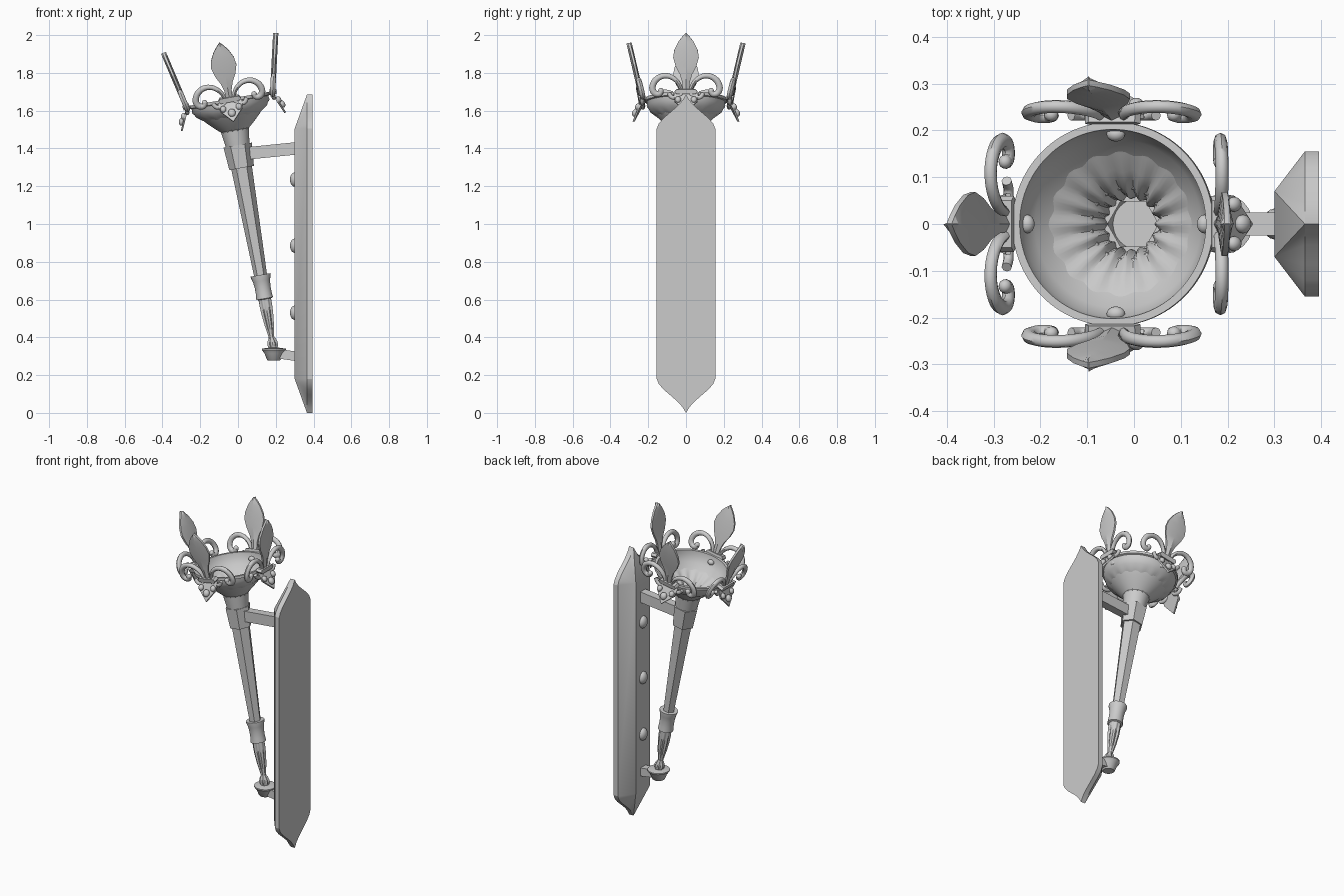
import bpy, bmesh, math
from mathutils import Matrix, Vector

old = bpy.data.objects.get("Cube")
if old:
    bpy.data.objects.remove(old, do_unlink=True)

grey = bpy.data.materials.new("grey metal")
grey.use_nodes = True
GREY = (0.6, 0.6, 0.6, 1)
grey.diffuse_color = GREY
grey.node_tree.nodes["Principled BSDF"].inputs["Base Color"].default_value = GREY

# Leaning torch frame: local z runs up the torch
TORCH = Matrix.Translation((0.195, 0, 0.30)) @ Matrix.Rotation(math.radians(-10), 4, 'Y')


def finish(name, bm, matrix=Matrix(), smooth=35):
    bmesh.ops.remove_doubles(bm, verts=bm.verts, dist=1e-5)
    bmesh.ops.recalc_face_normals(bm, faces=bm.faces)
    me = bpy.data.meshes.new(name)
    bm.to_mesh(me)
    bm.free()
    ob = bpy.data.objects.new(name, me)
    bpy.context.collection.objects.link(ob)
    me.materials.append(grey)
    ob.matrix_world = matrix
    if smooth:
        bpy.ops.object.select_all(action='DESELECT')
        ob.select_set(True)
        bpy.context.view_layer.objects.active = ob
        bpy.ops.object.shade_smooth_by_angle(angle=math.radians(smooth))
    return ob


def loft(bm, rings, closed=True):
    """Skin a list of point rings."""
    rows = [[bm.verts.new(p) for p in ring] for ring in rings]
    n = len(rows[0])
    for a, b in zip(rows, rows[1:]):
        for i in range(n if closed else n - 1):
            j = (i + 1) % n
            bm.faces.new((a[i], a[j], b[j], b[i]))
    return rows


def lathe(name, profile, segs, matrix=TORCH, flutes=0, smooth=35, caps=True):
    """Spin (radius, height, flute depth) points round local z."""
    bm = bmesh.new()
    rings = []
    for r, z, *depth in profile:
        d = depth[0] if depth else 0
        ring = []
        for i in range(segs):
            a = math.tau * i / segs
            rr = r * (1 - d * (0.5 + 0.5 * math.cos(flutes * a)))
            ring.append((rr * math.cos(a), rr * math.sin(a), z))
        rings.append(ring)
    rows = loft(bm, rings)
    if caps:
        for row in (rows[0], rows[-1]):
            bm.faces.new(row)
    return finish(name, bm, matrix, smooth)


def ball(name, matrix, scale):
    bm = bmesh.new()
    bmesh.ops.create_uvsphere(bm, u_segments=16, v_segments=10, radius=1)
    bmesh.ops.scale(bm, vec=scale, verts=bm.verts)
    return finish(name, bm, matrix, 60)


def beam(name, start, end, width, height):
    bm = bmesh.new()
    loops = [[(x, sy * width, z + sz * height) for sy, sz in
              ((-1, -1), (1, -1), (1, 1), (-1, 1))] for x, z in (start, end)]
    for row in loft(bm, loops):
        bm.faces.new(row)
    return finish(name, bm, smooth=0)


def smooth_path(pts, steps=4):
    """Catmull-Rom through 2D points."""
    v = [Vector(p) for p in pts]
    v = [2 * v[0] - v[1]] + v + [2 * v[-1] - v[-2]]
    out = []
    for a, b, c, d in zip(v, v[1:], v[2:], v[3:]):
        for k in range(steps):
            t = k / steps
            out.append(0.5 * (2 * b + (c - a) * t + (2 * a - 5 * b + 4 * c - d) * t * t
                              + (3 * b - a - 3 * c + d) * t ** 3))
    return out + [v[-2]]


def scroll(name, pts, matrix, side, r0, r1, depth):
    """Tapered tube along a path in the local xz plane."""
    path = smooth_path(pts)
    bm = bmesh.new()
    rings = []
    for i, p in enumerate(path):
        t = (path[min(i + 1, len(path) - 1)] - path[max(i - 1, 0)]).normalized()
        f = i / (len(path) - 1)
        r = r0 + (r1 - r0) * math.sin(math.pi * f * 0.75)
        ring = []
        for k in range(8):
            a = math.tau * k / 8
            q = p + Vector((-t.y, t.x)) * r * math.cos(a)
            ring.append((side * q.x, depth * math.sin(a), q.y))
        rings.append(ring)
    rows = loft(bm, rings)
    for row in (rows[0], rows[-1]):
        bm.faces.new(row)
    return finish(name, bm, matrix, 50)


# Wall plate: ogee-ended slab with a bevelled raised front
END = [(0.155, 0.18), (0.145, 0.155), (0.12, 0.125), (0.085, 0.095), (0.045, 0.06), (0.018, 0.03)]
half = END[::-1] + [(y, 1.685 - z) for y, z in END]
outline = [(0, 0)] + half + [(0, 1.685)] + [(-y, z) for y, z in half[::-1]]
bm = bmesh.new()
back, rim = loft(bm, [[(x, y, z) for y, z in outline] for x in (0.395, 0.365)])
bm.faces.new(back)
front = [bm.verts.new((0.30, y, z)) for y, z in
         ((0.07, 0.18), (0.07, 1.505), (-0.07, 1.505), (-0.07, 0.18))]
bm.faces.new(front)
n, m = len(END), len(rim)
for k, (lo, hi) in enumerate(((0, n), (n + 1, 2 * n + 1), (2 * n + 1, 3 * n + 1), (3 * n + 2, m))):
    for i in range(lo, hi):
        bm.faces.new((rim[i], rim[(i + 1) % m], front[k]))
bm.faces.new((rim[n], rim[n + 1], front[1], front[0]))
bm.faces.new((rim[3 * n + 1], rim[3 * n + 2], front[3], front[2]))
bm.faces.new((rim[0], front[0], front[3]))
bm.faces.new((rim[2 * n + 1], front[1], front[2]))
finish("wall_plate", bm, smooth=20)

# Plate rivets and brackets
for i, z in enumerate((0.53, 0.885, 1.235)):
    ball(f"plate_rivet_{i + 1}", Matrix.Translation((0.30, 0, z)), (0.025, 0.033, 0.038))
beam("upper_bracket", (0.06, 1.375), (0.305, 1.4), 0.025, 0.033)
beam("lower_bracket", (0.2, 0.315), (0.305, 0.3), 0.025, 0.025)

# Base cup and fluted grip
lathe("base_cup", [(0.032, 0.278), (0.037, 0.282), (0.05, 0.315), (0.064, 0.333), (0.064, 0.34),
                   (0.03, 0.345)], 24, Matrix.Translation((0.19, 0, 0)))
lathe("base_bead", [(0.016, 0.03), (0.027, 0.05, 0.2), (0.031, 0.066, 0.25), (0.027, 0.082, 0.25),
                    (0.014, 0.105)], 48, flutes=8)
lathe("fluted_grip", [(0.013, 0.09), (0.018, 0.12, 0.15), (0.027, 0.17, 0.25), (0.034, 0.23, 0.25),
                      (0.036, 0.27, 0.2), (0.034, 0.33)], 48, flutes=8)
lathe("grip_collar", [(0.03, 0.305), (0.045, 0.31), (0.042, 0.34), (0.042, 0.375), (0.046, 0.405),
                      (0.053, 0.43), (0.053, 0.437), (0.034, 0.437)], 24)

# Six-sided shaft and socket
lathe("shaft", [(0.034, 0.42), (0.056, 1.03)], 6, smooth=0)
lathe("socket", [(0.05, 1.012), (0.066, 1.012), (0.076, 1.135), (0.055, 1.135)], 6,
      smooth=0, caps=False)

# Bowl: fluted neck, flared body and hollow inside
lathe("bowl", [(0.062, 1.12, 0.1), (0.063, 1.165, 0.16), (0.07, 1.2, 0.18), (0.087, 1.232, 0.15),
               (0.118, 1.262, 0.08), (0.155, 1.289, 0.03), (0.19, 1.315), (0.204, 1.345),
               (0.208, 1.365), (0.218, 1.368), (0.218, 1.384), (0.202, 1.384), (0.198, 1.355),
               (0.18, 1.32), (0.14, 1.275), (0.1, 1.237), (0.075, 1.215), (0.054, 1.07)],
      96, flutes=16, caps=False)
lathe("bowl_floor", [(0.056, 1.068), (0.056, 1.072)], 32)

# Lily ornaments on four sides of the rim
LEAF = [(0.016, 0.0), (0.02, 0.05), (0.032, 0.09), (0.055, 0.135), (0.068, 0.18), (0.062, 0.22),
        (0.04, 0.265), (0.018, 0.293), (0.001, 0.31)]
CURL = [(0.018, -0.01), (0.04, 0.045), (0.08, 0.078), (0.125, 0.082), (0.163, 0.058), (0.178, 0.02),
        (0.167, -0.008), (0.143, -0.013), (0.13, 0.004)]
TAIL = [(0.015, -0.005), (0.045, -0.03), (0.075, -0.03), (0.092, -0.008)]


def lily(tag, turn):
    # local x across, -y outward, z up the ornament
    base = TORCH @ Matrix.Rotation(turn, 4, 'Z') @ Matrix.Translation((0, -0.232, 1.382))
    up = base @ Matrix.Rotation(math.radians(13), 4, 'X')
    down = base @ Matrix.Rotation(math.radians(-24), 4, 'X')
    # Centre leaf with a soft ridge on both faces
    bm = bmesh.new()
    rings = [[(w, -0.006, z), (0, -0.014, z), (-w, -0.006, z), (-w, 0.006, z), (0, 0.014, z),
              (w, 0.006, z)] for w, z in LEAF]
    rows = loft(bm, rings)
    for row in (rows[0], rows[-1]):
        bm.faces.new(row)
    finish(tag + "_lily_leaf", bm, up, 20)
    # Side curls, tails and beads
    for side, word in ((1, "a"), (-1, "b")):
        scroll(f"{tag}_lily_curl_{word}", CURL, up, side, 0.009, 0.017, 0.014)
        ball(f"{tag}_curl_tip_{word}", up @ Matrix.Translation((side * 0.133, 0, 0.004)),
             (0.015, 0.014, 0.015))
        scroll(f"{tag}_lily_tail_{word}", TAIL, base, side, 0.009, 0.012, 0.011)
        ball(f"{tag}_side_bead_{word}", down @ Matrix.Translation((side * 0.042, -0.002, -0.052)),
             (0.016, 0.014, 0.018))
    ball(tag + "_low_bead", down @ Matrix.Translation((0, -0.004, -0.082)), (0.02, 0.016, 0.022))
    # Binding band and pointed backing plate
    ring = [(-0.06, 0), (-0.05, -0.013), (0.05, -0.013), (0.06, 0), (0.05, 0.013), (-0.05, 0.013)]
    shield = [(-0.065, -0.01), (0.065, -0.01), (0.06, -0.06), (0, -0.13), (-0.06, -0.06)]
    for name, pts, y0, y1, mat in (("band", ring, -0.02, 0.018, up),
                                   ("shield", shield, 0.002, 0.012, down)):
        bm = bmesh.new()
        for row in loft(bm, [[(x, y, z) for x, z in pts] for y in (y0, y1)]):
            bm.faces.new(row)
        finish(f"{tag}_lily_{name}", bm, mat, 0)
    # Rivet head inside the bowl
    ball(tag + "_inner_rivet", base @ Matrix.Translation((0, 0.04, -0.035)), (0.02, 0.016, 0.016))


for i, tag in enumerate(("front", "left", "back", "right")):
    lily(tag, i * math.pi / 2)
